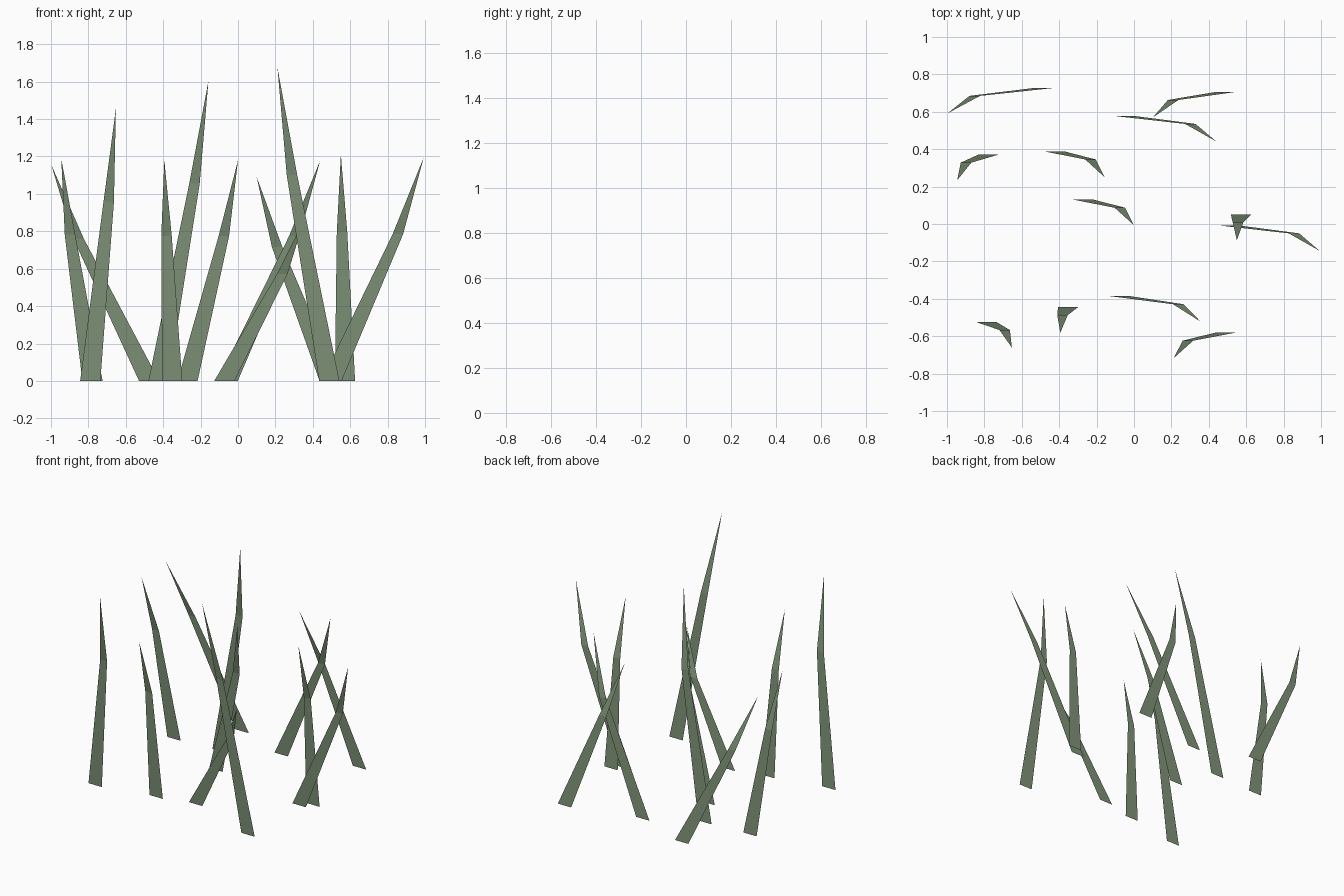
import bpy

if "Cube" in bpy.data.objects:
    bpy.data.objects.remove(bpy.data.objects["Cube"])

# Shared grass colour
mat = bpy.data.materials.new("grass_green")
mat.diffuse_color = (0.21, 0.29, 0.185, 1.0)
mat.use_nodes = True
mat.node_tree.nodes["Principled BSDF"].inputs["Base Color"].default_value = mat.diffuse_color

BASE_HALF, MID_HALF = 0.054, 0.028     # half widths at the root and at the bend
MID_LEAN, MID_RISE = 0.72, 0.657       # bend position along lean and height
MID_Y, TIP_Y = -0.043, -0.137          # forward droop


def blade(i, bx, by, tx, h):
    """Flat blade: tapered lower quad and a pointed, drooping tip."""
    mx = bx + (tx - bx) * MID_LEAN
    mz = h * MID_RISE
    verts = [(bx - BASE_HALF, by, 0), (bx + BASE_HALF, by, 0),
             (mx + MID_HALF, by + MID_Y, mz), (mx - MID_HALF, by + MID_Y, mz),
             (tx, by + TIP_Y, h)]
    me = bpy.data.meshes.new(f"grass_blade_{i}")
    me.from_pydata(verts, [], [(0, 1, 2, 3), (3, 2, 4)])
    me.materials.append(mat)
    ob = bpy.data.objects.new(f"grass_blade_{i}", me)
    bpy.context.collection.objects.link(ob)


# Root x, root y, tip x, height
blades = [
    (-0.475, 0.728, -0.998, 1.155),
    (0.490, 0.706, 0.100, 1.09),
    (-0.055, 0.578, 0.440, 1.18),
    (-0.778, 0.371, -0.945, 1.19),
    (-0.425, 0.388, -0.158, 1.605),
    (-0.270, 0.130, 0.000, 1.18),
    (0.572, 0.050, 0.550, 1.21),
    (0.500, -0.007, 0.993, 1.195),
    (-0.073, -0.386, 0.357, 0.87),
    (0.488, -0.581, 0.211, 1.675),
    (-0.790, -0.524, -0.653, 1.455),
    (-0.352, -0.444, -0.394, 1.18),
]
for i, b in enumerate(blades, 1):
    blade(i, *b)
